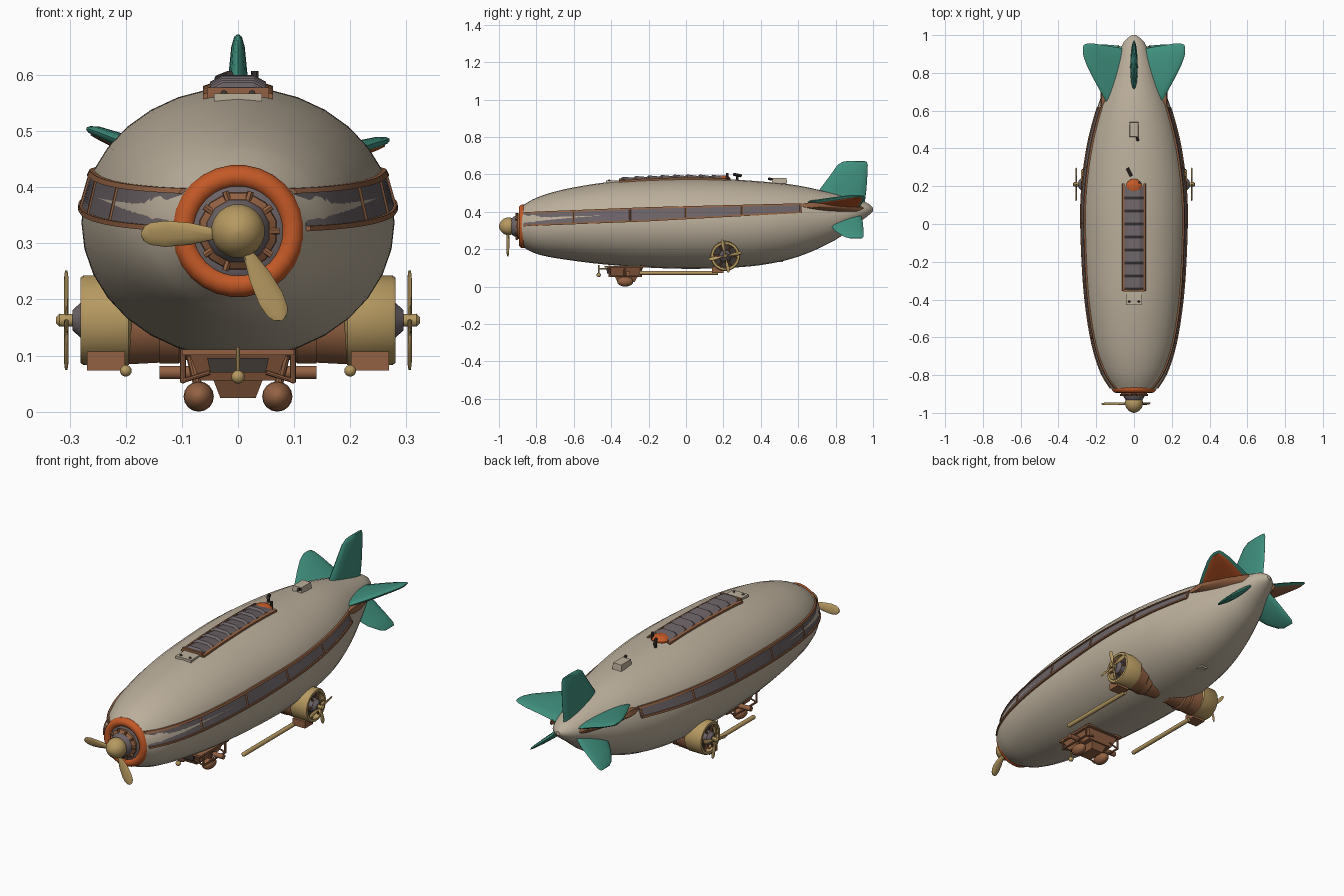
import bpy, bmesh, math
from mathutils import Vector

if "Cube" in bpy.data.objects:
    bpy.data.objects.remove(bpy.data.objects["Cube"])

def material(name, rgb):
    m = bpy.data.materials.new(name)
    m.diffuse_color = (*rgb, 1)
    m.use_nodes = True
    m.node_tree.nodes["Principled BSDF"].inputs["Base Color"].default_value = m.diffuse_color
    return m

CREAM = material("cream canvas", (0.50, 0.43, 0.33))
ORANGE = material("burnt orange", (0.55, 0.10, 0.02))
TEAL = material("teal", (0.05, 0.28, 0.21))
BRASS = material("brass", (0.47, 0.32, 0.12))
COPPER = material("copper brown", (0.29, 0.12, 0.055))
GREY = material("plum grey", (0.15, 0.125, 0.135))
DARK = material("dark iron", (0.05, 0.04, 0.035))

def finish(name, bm, mat, angle=35):
    bmesh.ops.recalc_face_normals(bm, faces=bm.faces[:])
    me = bpy.data.meshes.new(name)
    bm.to_mesh(me)
    bm.free()
    me.materials.append(mat)
    for p in me.polygons:
        p.use_smooth = True
    me.set_sharp_from_angle(angle=math.radians(angle))
    ob = bpy.data.objects.new(name, me)
    bpy.context.collection.objects.link(ob)
    return ob

def loft(name, rings, mat, closed=False, caps=True, angle=35):
    bm = bmesh.new()
    vs = [[bm.verts.new(p) for p in r] for r in rings]
    n = len(rings[0])
    pairs = list(zip(vs, vs[1:])) + ([(vs[-1], vs[0])] if closed else [])
    for a, b in pairs:
        for i in range(n):
            j = (i + 1) % n
            bm.faces.new((a[i], a[j], b[j], b[i]))
    if caps and not closed:
        bm.faces.new(vs[0])
        bm.faces.new(vs[-1])
    return finish(name, bm, mat, angle)

def turned(name, origin, axis, profile, mat, n=20, closed=False):
    """Revolve (distance, radius) pairs about an axis."""
    o, a = Vector(origin), Vector(axis).normalized()
    u = a.orthogonal().normalized()
    v = a.cross(u)
    rings = [[o + a * d + (u * math.cos(t) + v * math.sin(t)) * r
              for t in [2 * math.pi * k / n for k in range(n)]] for d, r in profile]
    return loft(name, rings, mat, closed)

def rod(name, p, q, r, mat, n=10):
    d = Vector(q) - Vector(p)
    return turned(name, p, d, [(0, r), (d.length, r)], mat, n)

def ball(name, c, r, mat, axis=(0, 1, 0), stretch=1):
    prof = [(-r * stretch * math.cos(math.pi * k / 10), max(r * math.sin(math.pi * k / 10), 1e-4)) for k in range(11)]
    return turned(name, c, axis, prof, mat, 16)

def box(name, c, s, mat, taper=1):
    """Box of full size s; taper scales the bottom."""
    x, y, z = [k / 2 for k in s]
    rings = [[(c[0] + i * x * f, c[1] + j * y * f, c[2] + h) for i, j in ((-1, -1), (1, -1), (1, 1), (-1, 1))]
             for h, f in ((-z, taper), (z, 1))]
    return loft(name, rings, mat)

def blade(name, origin, d, across, length, width, thick, mat):
    o, d, w = Vector(origin), Vector(d).normalized(), Vector(across).normalized()
    t = d.cross(w)
    rings = []
    for f, k in ((0, .35), (.25, .45), (.5, .85), (.75, 1), (.9, .85), (.97, .55), (1, .15)):
        rings.append([o + d * length * f + w * width * k * math.cos(a) + t * thick * (1.1 - f * .6) * math.sin(a)
                      for a in [math.pi * i / 5 for i in range(10)]])
    return loft(name, rings, mat)

# hull stations: y, half width, top, bottom
ST = [(-.88, .115, .43, .215), (-.8, .165, .475, .175), (-.65, .215, .52, .145), (-.4, .255, .56, .115),
      (-.1, .275, .577, .097), (.15, .277, .577, .097), (.4, .25, .562, .115), (.6, .20, .54, .16),
      (.8, .125, .495, .25), (.9, .085, .467, .325), (.97, .05, .447, .375), (1, .01, .422, .402)]

def hull(y):
    i = max(k for k in range(len(ST) - 1) if ST[k][0] <= y or k == 0)
    a, b = ST[i], ST[i + 1]
    p, q = ST[max(i - 1, 0)], ST[min(i + 2, len(ST) - 1)]
    h = b[0] - a[0]
    t = min(max((y - a[0]) / h, 0), 1)
    out = []
    for c in (1, 2, 3):
        m0 = (b[c] - p[c]) / (b[0] - p[0]) * h
        m1 = (q[c] - a[c]) / (q[0] - a[0]) * h
        out.append((2*t**3 - 3*t*t + 1) * a[c] + (t**3 - 2*t*t + t) * m0 + (3*t*t - 2*t**3) * b[c] + (t**3 - t*t) * m1)
    return out

def side(y, z):
    w, top, bot = hull(y)
    k = (z - (top + bot) / 2) / ((top - bot) / 2)
    return w * math.sqrt(max(1 - k * k, 0))

ys = [-.88 + 1.88 * k / 64 for k in range(62)] + [.965, .985, .995, 1]
ys = sorted(set(ys))
rings = []
for y in ys:
    w, t, b = hull(y)
    rings.append([(w * math.cos(a), y, (t + b) / 2 + (t - b) / 2 * math.sin(a))
                  for a in [2 * math.pi * k / 32 for k in range(32)]])
loft("hull", rings, CREAM)

# side window bands with copper rails and dividers
def band_z(y):
    return .36 + (y + .87) * .04, .033 - max(y + .2, 0) * .015
for s in (1, -1):
    bys = [-.87 + 1.49 * k / 40 for k in range(41)]
    def strip(name, lo, hi, out, mat):
        rr = []
        for y in bys:
            c, h = band_z(y)
            z0, z1 = c + lo(h), c + hi(h)
            x0, x1 = side(y, z0), side(y, z1)
            rr.append([(s * (x0 - .015), y, z0), (s * (x0 + out), y, z0), (s * (x1 + out), y, z1), (s * (x1 - .015), y, z1)])
        loft(name, rr, mat)
    strip("window_band", lambda h: -h, lambda h: h, .003, GREY)
    strip("upper_rail", lambda h: h - .004, lambda h: h + .005, .008, COPPER)
    strip("lower_rail", lambda h: -h - .005, lambda h: -h + .004, .008, COPPER)
    for y in (-.6, -.3, 0, .3, .61):
        c, h = band_z(y)
        rod("band_divider", (s * (side(y, c - h) + .001), y, c - h), (s * (side(y, c + h) + .001), y, c + h), .006, COPPER, 6)

# nose ring, engine and propeller
NZ = .322
turned("nose_ring", (0, -.872, NZ), (0, 1, 0),
       [(.022 * math.sin(a), .097 + .021 * math.cos(a)) for a in [math.pi * k / 6 for k in range(12)]], ORANGE, 28, True)
turned("nose_plate", (0, -.87, NZ), (0, -1, 0), [(0, .09), (.012, .085), (.02, .07)], GREY)
turned("engine_collar", (0, -.88, NZ), (0, -1, 0), [(0, .072), (.02, .07), (.03, .058)], COPPER, 12)
turned("engine_core", (0, -.90, NZ), (0, -1, 0), [(0, .06), (.02, .055), (.035, .042)], GREY, 12)
for k in range(10):
    a = 2 * math.pi * k / 10
    d = Vector((math.cos(a), 0, math.sin(a)))
    rod("engine_stud", Vector((0, -.905, NZ)) + d * .045, Vector((0, -.905, NZ)) + d * .074, .006, COPPER, 6)
turned("spinner", (0, -.925, NZ), (0, -1, 0),
       [(0, .04), (.012, .047), (.03, .048), (.05, .041), (.065, .027), (.073, .012), (.075, .001)], BRASS)
for ang in (180, -63):
    a = math.radians(ang)
    blade("nose_blade", (0, -.952, NZ - .005), (math.cos(a), 0, math.sin(a)),
          (-math.sin(a), .25, math.cos(a)), .173, .024, .007, BRASS)

# tail fins lofted from (x, z, y front, y back, half thickness)
def fin(name, sec, mat=TEAL):
    dx, dz = sec[-1][0] - sec[0][0], sec[-1][1] - sec[0][1]
    L = math.hypot(dx, dz)
    nx, nz = -dz / L, dx / L
    rings = []
    for x, z, y0, y1, t in sec:
        rings.append([(x + nx * t * math.sin(a), (y0 + y1) / 2 - (y1 - y0) / 2 * math.cos(a), z + nz * t * math.sin(a))
                      for a in [math.pi * k / 8 for k in range(16)]])
    loft(name, rings, mat)

fin("top_fin", [(0, .44, .68, .955, .02), (0, .52, .715, .965, .02), (0, .6, .775, .97, .017),
                (0, .65, .81, .972, .012), (0, .668, .84, .966, .007), (0, .672, .87, .95, .002)])
for s in (1, -1):
    tip = .485 if s > 0 else .505
    sec = []
    for x, f, y0, y1, t in ((.06, 0, .60, .93, .02), (.15, .45, .65, .945, .018), (.21, .72, .76, .955, .014),
                            (.25, .92, .84, .955, .01), (.265, .98, .88, .95, .006), (.27, 1, .90, .935, .002)):
        sec.append((s * x, .425 + (tip - .425) * f, y0, y1, t))
    fin("side_fin", sec)
    # fin underside skin and copper root fairing
    fin("fin_under_skin", [(x * .985, z - .006, y0 + .012, y1 - .012, t * .85) for x, z, y0, y1, t in sec[:5]],
        COPPER if s < 0 else ORANGE)
    fin("fin_root_fairing", [(s * .08, .42, .60, .95, .03), (s * .135, .43, .61, .85, .025), (s * .175, .435, .615, .73, .014)], COPPER)
    fin("lower_fin", [(s * .03, .40, .71, .93, .016), (s * .09, .345, .755, .945, .015), (s * .15, .295, .80, .95, .011),
                      (s * .185, .267, .845, .95, .007), (s * .195, .258, .875, .94, .002)])

# spine: shingled roof panels in a copper frame
N = 8
for k in range(N):
    y0 = -.35 + .55 * k / N
    y1 = y0 + .55 / N
    rr = []
    for y, h in ((y0, .012), (y0 + .012, .021), (y1, .013)):
        t = hull(y)[1]
        rr.append([(-.052, y, t - .03), (.052, y, t - .03), (.05, y, t + h - .012), (.028, y, t + h), (-.028, y, t + h), (-.05, y, t + h - .012)])
    loft("roof_panel", rr, GREY, angle=20)
for s in (1, -1):
    rr = []
    for k in range(9):
        y = -.355 + .57 * k / 8
        t = hull(y)[1]
        rr.append([(s * .048, y, t - .03), (s * .064, y, t - .03), (s * .062, y, t + .002), (s * .05, y, t + .006)])
    loft("roof_frame", rr, COPPER)
box("roof_front_frame", (0, -.352, .56), (.11, .012, .036), COPPER)
turned("roof_end_cap", (0, .195, .555), (0, 0, 1), [(0, .045), (.022, .044), (.034, .034), (.04, .015)], ORANGE)
box("roof_plate", (0, -.39, .552), (.085, .075, .03), CREAM)
for x in (-.025, .025):
    ball("plate_bolt", (x, -.41, .567), .006, DARK)
rod("roof_pipe", (-.025, .275, .56), (-.025, .275, .592), .007, DARK)
rod("pipe_elbow", (-.035, .295, .592), (-.015, .255, .6), .008, DARK)
rod("cap_pipe", (.03, .22, .57), (.03, .22, .607), .007, DARK)
box("roof_vent", (0, .5, .565), (.045, .075, .03), CREAM, 1.1)
rod("vent_pipe", (.015, .475, .57), (.02, .44, .577), .007, DARK)
box("belly_vent", (0, .49, .145), (.045, .07, .03), CREAM, .8)

# side engines
for s in (1, -1):
    EY, EZ = .21, .163
    ax = (s, 0, 0)
    def at(x, y=EY, z=EZ):
        return (s * x, y, z)
    turned("engine_barrel", at(0), ax, [(.19, .072), (.195, .08), (.275, .08), (.281, .076), (.281, .064), (.25, .062), (.25, .001), (.19, .001)], BRASS, 24)
    turned("engine_inner_disc", at(.25), ax, [(0, .061), (.004, .061)], DARK)
    turned("pylon_inner", at(.03, EY - .005, .15), ax, [(0, .058), (.07, .06), (.075, .066), (.11, .066)], COPPER, 12)
    turned("pylon_outer", at(.13, EY, .155), ax, [(0, .058), (.01, .07), (.065, .073)], COPPER, 12)
    turned("engine_hub", at(.25), ax, [(0, .034), (.03, .032), (.045, .018)], GREY, 14)
    turned("propeller_hub", at(.29), ax, [(0, .011), (.028, .012), (.034, .006)], BRASS, 12)
    for k in range(6):
        a = math.pi * k / 3
        rod("engine_spoke", at(.272, EY + .03 * math.cos(a), EZ + .03 * math.sin(a)),
            at(.272, EY + .07 * math.cos(a), EZ + .07 * math.sin(a)), .005, COPPER, 6)
    for k in range(4):
        a = math.pi * k / 2 + .2
        d = (0, math.cos(a), math.sin(a))
        blade("side_blade", at(.306), d, (.35, -math.sin(a), math.cos(a)), .09, .01, .004, BRASS)
    # brackets above and below the barrel
    box("engine_foot", at(.235, EY - .04, .09), (.068, .06, .034), COPPER)
    box("engine_top_box", at(.185, EY - .01, .258), (.05, .09, .022), COPPER)
    box("engine_top_strut", at(.2, EY - .01, .235), (.02, .05, .04), COPPER)
    # long brass boom
    rod("boom", at(.20, -.24, .073), at(.20, .17, .073), .0105, BRASS, 12)
    ball("boom_tip", at(.20, -.24, .073), .0105, BRASS)

# gondola
box("gondola_body", (0, -.325, .083), (.18, .20, .055), COPPER, .75)
box("gondola_roof_lip", (0, -.325, .106), (.20, .22, .01), COPPER)
box("gondola_keel", (0, -.32, .042), (.09, .13, .035), COPPER, .7)
box("gondola_window", (0, -.418, .083), (.11, .012, .026), DARK, .9)
rod("gondola_crossbar", (-.14, -.31, .07), (.14, -.31, .07), .012, COPPER, 12)
for s in (1, -1):
    ball("gondola_pod", (s * .07, -.325, .027), .027, COPPER, (0, 1, 0), 1.6)
    rod("pod_strut", (s * .07, -.325, .04), (s * .085, -.325, .1), .008, COPPER)
    rod("gondola_rail", (s * .098, -.41, .055), (s * .098, -.24, .055), .005, COPPER, 8)
    for y in (-.41, -.24):
        rod("rail_post", (s * .098, y, .052), (s * .098, y, .112), .005, COPPER, 8)
        rod("rail_brace", (s * .098, y, .055), (s * .05, y, .07), .004, COPPER, 8)
rod("lamp_arm", (0, -.41, .095), (0, -.467, .095), .005, BRASS, 8)
rod("lamp_stem", (0, -.467, .06), (0, -.467, .115), .004, BRASS, 8)
ball("lamp", (0, -.467, .062), .012, BRASS)
